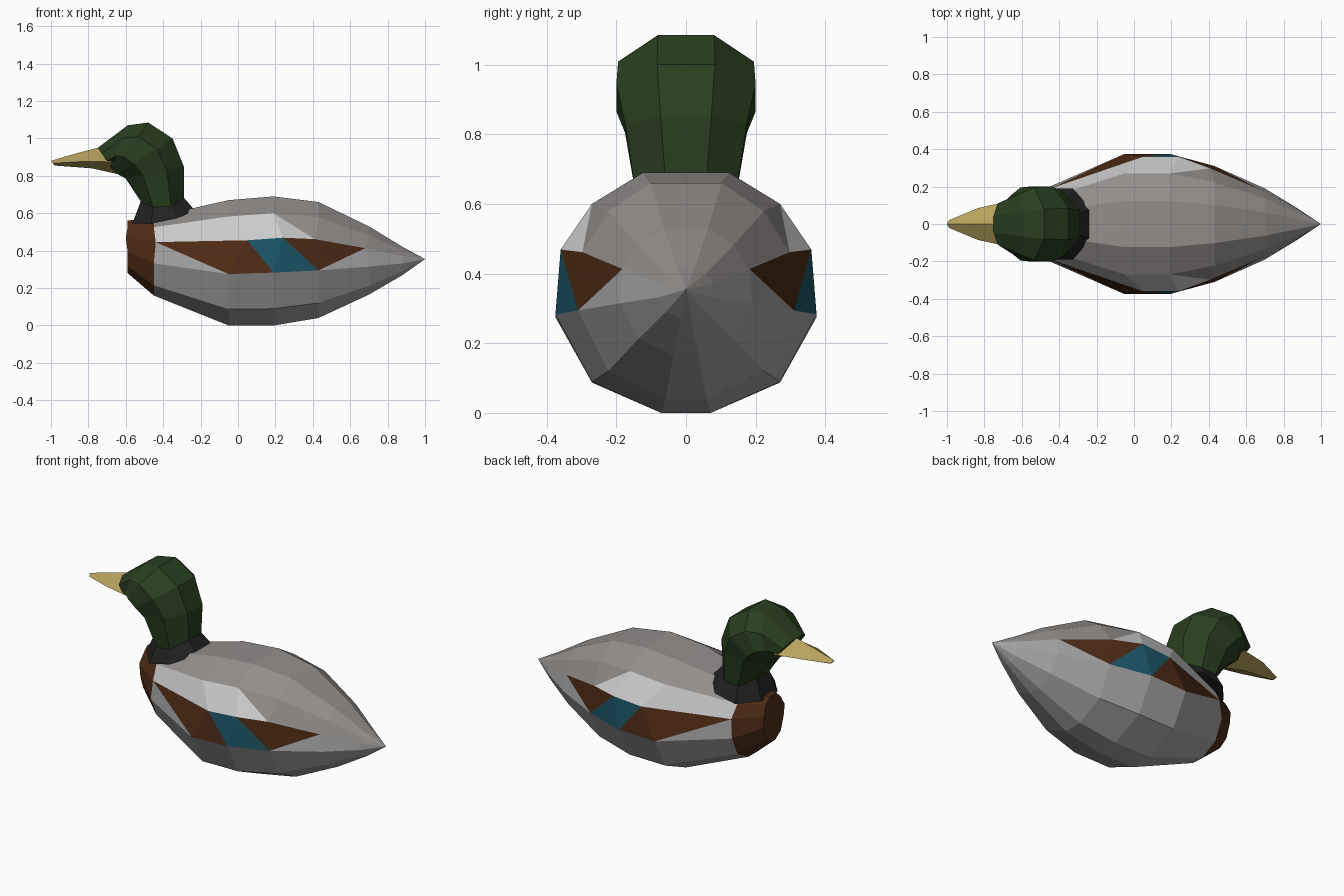
import bpy, bmesh
from math import sin, cos, pi
from mathutils import Vector

if "Cube" in bpy.data.objects:
    bpy.data.objects.remove(bpy.data.objects["Cube"])


def material(name, rgb):
    m = bpy.data.materials.new(name)
    m.diffuse_color = (*rgb, 1)
    m.use_nodes = True
    m.node_tree.nodes["Principled BSDF"].inputs["Base Color"].default_value = m.diffuse_color
    return m


BELLY = material("belly_grey", (0.38, 0.38, 0.38))
BACK = material("back_grey", (0.29, 0.27, 0.26))
PALE = material("pale_flank", (0.65, 0.65, 0.65))
BROWN = material("brown", (0.075, 0.024, 0.008))
TEAL = material("teal", (0.012, 0.095, 0.14))
GREEN = material("green", (0.022, 0.05, 0.014))
BLACK = material("black", (0.015, 0.015, 0.015))
YELLOW = material("bill_yellow", (0.47, 0.36, 0.11))


def finish(name, bm, mats):
    bmesh.ops.remove_doubles(bm, verts=bm.verts, dist=0.0005)
    bmesh.ops.recalc_face_normals(bm, faces=bm.faces)
    me = bpy.data.meshes.new(name)
    bm.to_mesh(me)
    bm.free()
    for m in mats:
        me.materials.append(m)
    ob = bpy.data.objects.new(name, me)
    bpy.context.collection.objects.link(ob)
    return ob


def loft(name, rings, sides, mat, half_step=True):
    """Rings: low (x, z), high (x, z), half width, side dip."""
    bm = bmesh.new()
    off = 0.5 if half_step else 0
    k = 1 / cos(pi / sides) if half_step else 1
    loops = []
    for low, high, w, dip in rings:
        lo, hi = Vector((low[0], 0, low[1])), Vector((high[0], 0, high[1]))
        mid, half = (lo + hi) / 2, (hi - lo) / 2
        loop = []
        for i in range(sides):
            a = 2 * pi * (i + off) / sides
            p = mid + half * cos(a) * k + Vector((0, w * sin(a) * k, -dip * abs(sin(a))))
            loop.append(bm.verts.new(p))
        loops.append(loop)
    for a, b in zip(loops, loops[1:]):
        for i in range(sides):
            j = (i + 1) % sides
            bm.faces.new((a[i], a[j], b[j], b[i]))
    bm.faces.new(loops[0])
    bm.faces.new(loops[-1])
    return finish(name, bm, [mat])


# Body: half section (width, height) swept along stations, then mirrored
section = [(0, 0), (0.19, 0), (0.72, 0.13), (1, 0.41), (0.96, 0.68),
           (0.72, 0.87), (0.33, 1), (0, 1)]
stations = [  # x, half width, bottom, top, forward shift of the stripe's upper edge
    (-0.59, 0.10, 0.28, 0.56, -0.01), (-0.45, 0.20, 0.16, 0.58, 0.01),
    (-0.05, 0.375, 0.0, 0.67, 0.10), (0.19, 0.375, 0.0, 0.69, 0.05),
    (0.43, 0.31, 0.04, 0.66, -0.02), (0.70, 0.19, 0.165, 0.53, -0.02),
    (0.88, 0.08, 0.27, 0.42, 0), (1.0, 0.0, 0.355, 0.355, 0)]
bm = bmesh.new()
grid = [[bm.verts.new((x + (s if j == 4 else 0), -w * u, b + (t - b) * v))
         for j, (u, v) in enumerate(section)] for x, w, b, t, s in stations]
LOW, TOP, LIGHT, RUST, BLUE = range(5)


def face(verts, mat):
    unique = []
    for v in verts:
        if all((v.co - o.co).length > 0.0005 for o in unique):
            unique.append(v)
    if len(unique) > 2:
        bm.faces.new(unique).material_index = mat


stripe = {1: (LOW, RUST), 2: (RUST, BLUE), 3: (BLUE, RUST), 4: (LOW, RUST)}
for i in range(len(stations) - 1):
    for j in range(len(section) - 1):
        a, b, c, d = grid[i][j], grid[i + 1][j], grid[i + 1][j + 1], grid[i][j + 1]
        if i in stripe and j == 3:
            lower, upper = stripe[i]
            if i == 4:
                face((a, b, c), lower)
                face((a, c, d), upper)
            else:
                face((a, b, d), lower)
                face((b, c, d), upper)
        elif i == 0:
            face((a, b, c, d), RUST)
        elif j == 4 and i < 4:
            if i == 3:
                face((a, b, d), LIGHT)
                face((b, c, d), TOP)
            else:
                face((a, b, c, d), LIGHT)
        else:
            face((a, b, c, d), TOP if j > 3 else LOW)
face(grid[0], RUST)
bmesh.ops.mirror(bm, geom=bm.verts[:] + bm.edges[:] + bm.faces[:],
                 axis='Y', merge_dist=0.0005)
finish("body", bm, [BELLY, BACK, PALE, BROWN, TEAL])

# Collar, head and bill along the curved neck
collar_top = ((-0.52, 0.69), (-0.29, 0.71), 0.145, 0.07)
loft("neck_collar", [((-0.565, 0.56), (-0.23, 0.63), 0.19, 0.04), collar_top], 8, BLACK)
loft("head", [collar_top,
              ((-0.60, 0.785), (-0.29, 0.85), 0.175, 0),
              ((-0.645, 0.81), (-0.35, 1.0), 0.20, 0),
              ((-0.66, 0.825), (-0.48, 1.085), 0.195, 0),
              ((-0.675, 0.84), (-0.59, 1.07), 0.16, 0),
              ((-0.68, 0.85), (-0.75, 0.95), 0.11, 0)], 8, GREEN)
loft("bill", [((-0.60, 0.80), (-0.75, 0.95), 0.12, 0),
              ((-0.78, 0.84), (-0.89, 0.913), 0.085, 0),
              ((-0.98, 0.855), (-1.0, 0.88), 0.02, 0)], 4, YELLOW, half_step=False)
